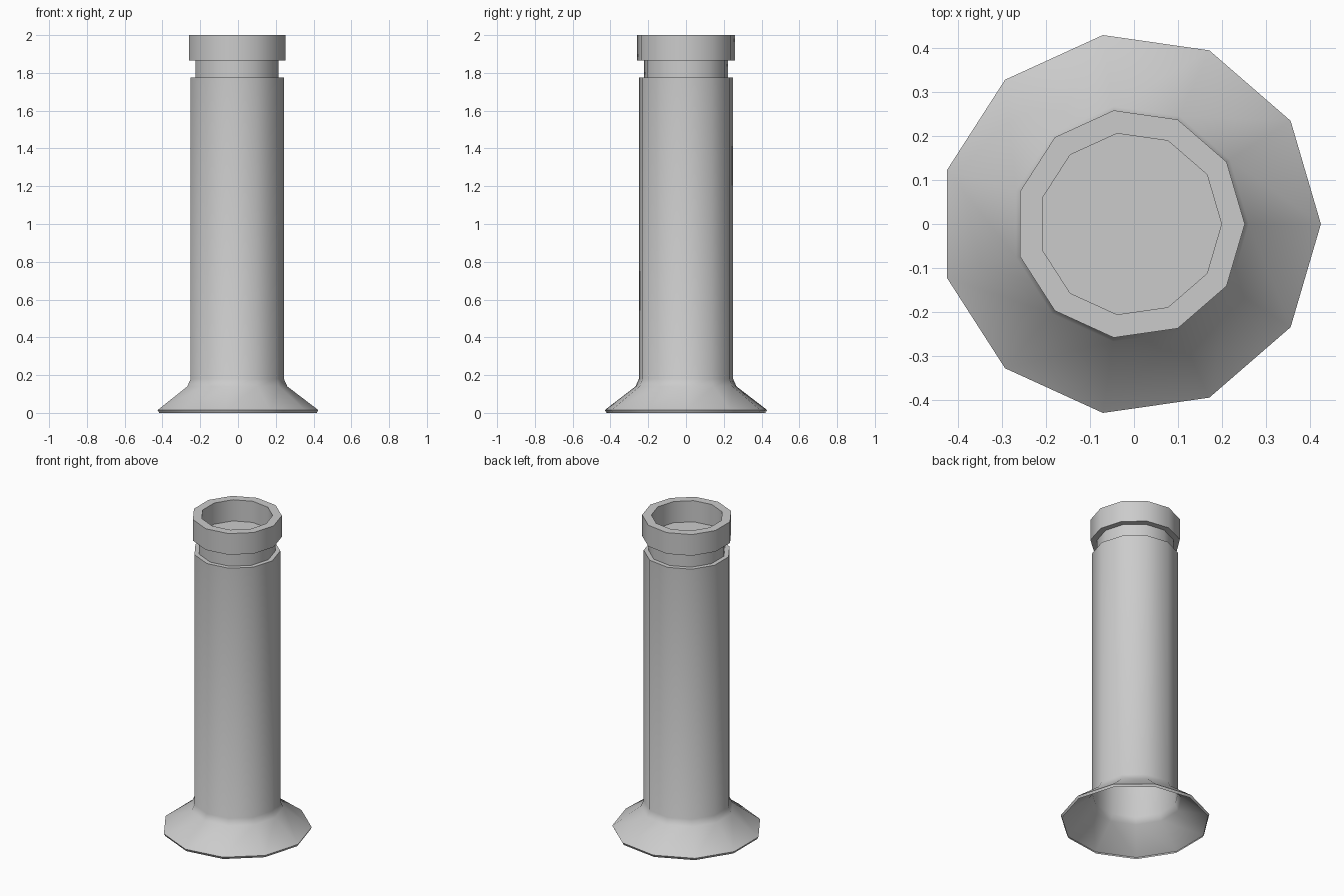
import bpy, bmesh
from math import cos, sin, tau, radians

if "Cube" in bpy.data.objects:
    bpy.data.objects.remove(bpy.data.objects["Cube"])

SIDES = 11
CX = -0.009  # odd-sided polygon: shift so the bounds are centred


def lathe(name, profile, cap_end=False):
    """Spin (radius, z) points, listed bottom to top on the outside, around z."""
    bm = bmesh.new()
    rings = [[bm.verts.new((CX + r * cos(tau * i / SIDES), r * sin(tau * i / SIDES), z))
              for i in range(SIDES)] for r, z in profile]
    for a, b in zip(rings, rings[1:]):
        for i in range(SIDES):
            j = (i + 1) % SIDES
            bm.faces.new((a[i], a[j], b[j], b[i]))
    if cap_end:
        bm.faces.new(rings[-1])
    mesh = bpy.data.meshes.new(name)
    bm.to_mesh(mesh)
    bm.free()
    ob = bpy.data.objects.new(name, mesh)
    bpy.context.collection.objects.link(ob)
    bpy.ops.object.select_all(action='DESELECT')
    ob.select_set(True)
    bpy.context.view_layer.objects.active = ob
    bpy.ops.object.shade_smooth_by_angle(angle=radians(45))
    return ob


# Hollow post, open underneath, with flared foot and stepped neck
lathe("flared_post", [(0.426, 0.0), (0.434, 0.015), (0.27, 0.14), (0.252, 0.18),
                      (0.252, 1.775), (0.224, 1.775), (0.224, 1.865)])

# Collar with a shallow cup closed by a floor
lathe("top_collar", [(0.224, 1.865), (0.261, 1.865), (0.261, 2.0),
                     (0.208, 2.0), (0.208, 1.865)], cap_end=True)
